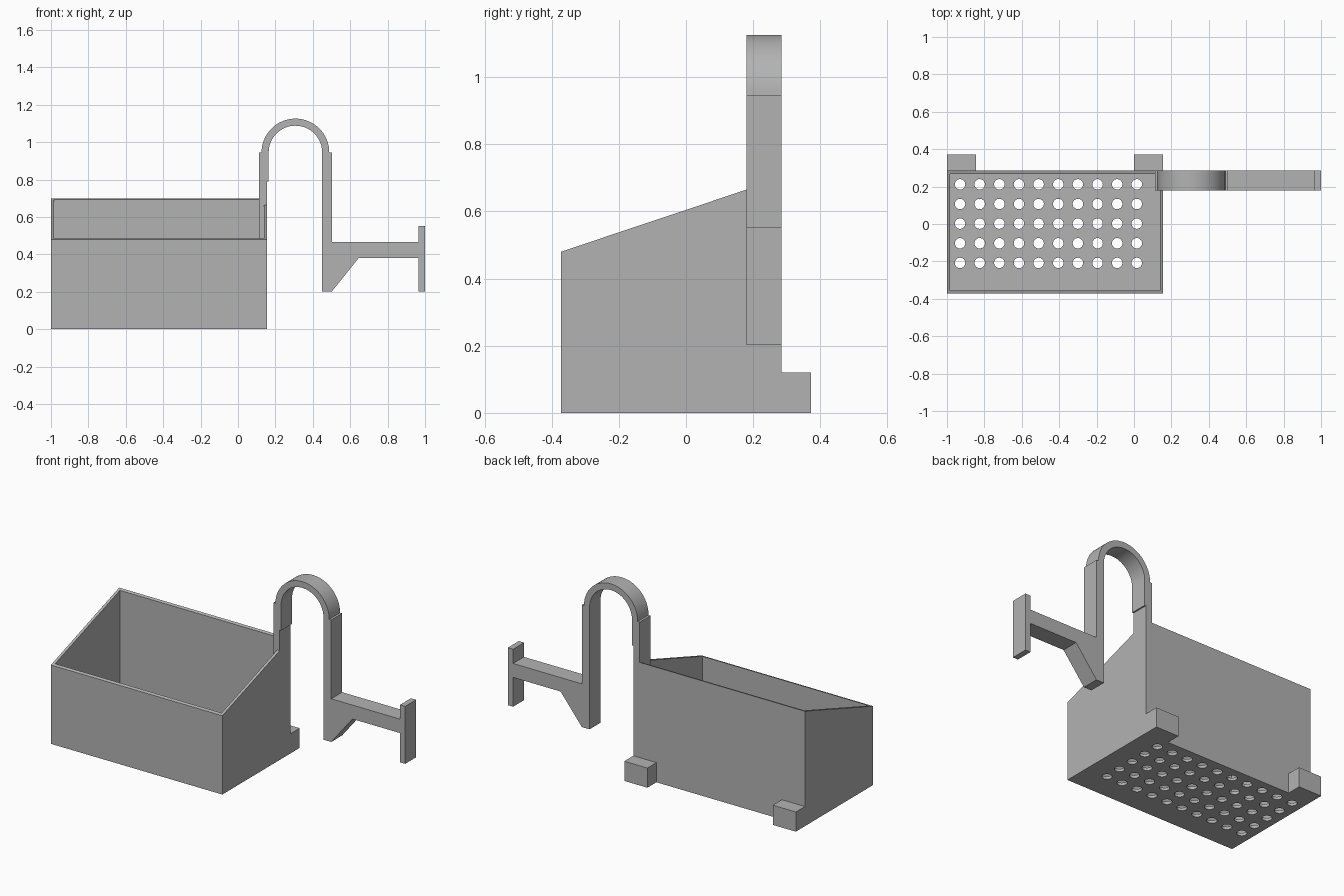
import bpy, bmesh, math
from mathutils import Matrix, Vector

cube = bpy.data.objects.get("Cube")
if cube:
    bpy.data.objects.remove(cube, do_unlink=True)

grey = bpy.data.materials.new("mid_grey")
grey.use_nodes = True
grey.diffuse_color = (0.45, 0.45, 0.45, 1)
grey.node_tree.nodes["Principled BSDF"].inputs["Base Color"].default_value = (0.45, 0.45, 0.45, 1)


def make_object(name, bm):
    bmesh.ops.recalc_face_normals(bm, faces=bm.faces)
    mesh = bpy.data.meshes.new(name)
    bm.to_mesh(mesh)
    bm.free()
    mesh.materials.append(grey)
    obj = bpy.data.objects.new(name, mesh)
    bpy.context.collection.objects.link(obj)
    return obj


def extrude(name, points, direction):
    """Prism from a closed 3D outline."""
    bm = bmesh.new()
    face = bm.faces.new([bm.verts.new(p) for p in points])
    grown = bmesh.ops.extrude_face_region(bm, geom=[face], use_keep_orig=True)
    verts = [g for g in grown["geom"] if isinstance(g, bmesh.types.BMVert)]
    bmesh.ops.translate(bm, verts=verts, vec=Vector(direction))
    return make_object(name, bm)


def block(name, x0, x1, y0, y1, z0, z1):
    outline = [(x0, y0, z0), (x1, y0, z0), (x1, y1, z0), (x0, y1, z0)]
    return extrude(name, outline, (0, 0, z1 - z0))


def boolean(obj, other, operation, remove=True):
    mod = obj.modifiers.new(operation.lower(), "BOOLEAN")
    mod.object, mod.operation, mod.solver = other, operation, "EXACT"
    bpy.context.view_layer.objects.active = obj
    bpy.ops.object.modifier_apply(modifier=mod.name)
    if remove:
        bpy.data.objects.remove(other, do_unlink=True)


# Basket dimensions
LEFT, RIGHT, FRONT, BACK = -1.0, 0.155, -0.372, 0.285
WALL = 0.017

# Slope-topped basket, with two rear feet
side = [(FRONT, 0), (BACK, 0), (BACK, 0.7), (FRONT, 0.48)]
basket = extrude("basket", [(LEFT, y, z) for y, z in side], (RIGHT - LEFT, 0, 0))
for x in (LEFT, RIGHT - 0.155):
    foot = block("rear_foot", x, x + 0.155, BACK - 0.01, 0.372, 0, 0.12)
    boolean(basket, foot, "UNION")

# Hollow interior
cavity = block("cavity", LEFT + WALL, RIGHT - WALL, FRONT + WALL, BACK - WALL, WALL, 1)
boolean(basket, cavity, "DIFFERENCE")

# Grid of drain holes in the floor
bm = bmesh.new()
for col in range(10):
    for row in range(5):
        centre = (-0.93 + 0.105 * col, -0.208 + 0.105 * row, 0)
        bmesh.ops.create_cone(bm, cap_ends=True, segments=24, radius1=0.028,
                              radius2=0.028, depth=0.1, matrix=Matrix.Translation(centre))
boolean(basket, make_object("drain_cutter", bm), "DIFFERENCE")


# Hanging hook: inner leg, arch, outer leg, braced arm and end plate in one outline
def arc(radius, start, end, steps=32):
    angles = [start + (end - start) * i / steps for i in range(steps + 1)]
    return [(0.307 + radius * math.cos(a), 0.945 + radius * math.sin(a)) for a in angles]


outline = [(0.112, WALL), (0.112, 0.945)]
outline += arc(0.181, math.pi, 0)
outline += [(0.502, 0.945), (0.502, 0.465), (0.965, 0.465), (0.965, 0.552), (1, 0.552),
            (1, 0.202), (0.965, 0.202), (0.965, 0.38), (0.645, 0.38), (0.502, 0.202),
            (0.45, 0.202)]
outline += arc(0.143, 0, math.pi)
outline += [(0.164, 0.79), (RIGHT, 0.79), (RIGHT, WALL)]
hook = extrude("hook", [(x, 0.18, z) for x, z in outline], (0, BACK - 0.18, 0))
boolean(hook, basket, "DIFFERENCE", remove=False)

# Smooth the arch and hole walls, keep corners sharp
bpy.ops.object.select_all(action="DESELECT")
for obj in (basket, hook):
    obj.select_set(True)
bpy.context.view_layer.objects.active = hook
bpy.ops.object.shade_smooth_by_angle(angle=math.radians(30))
